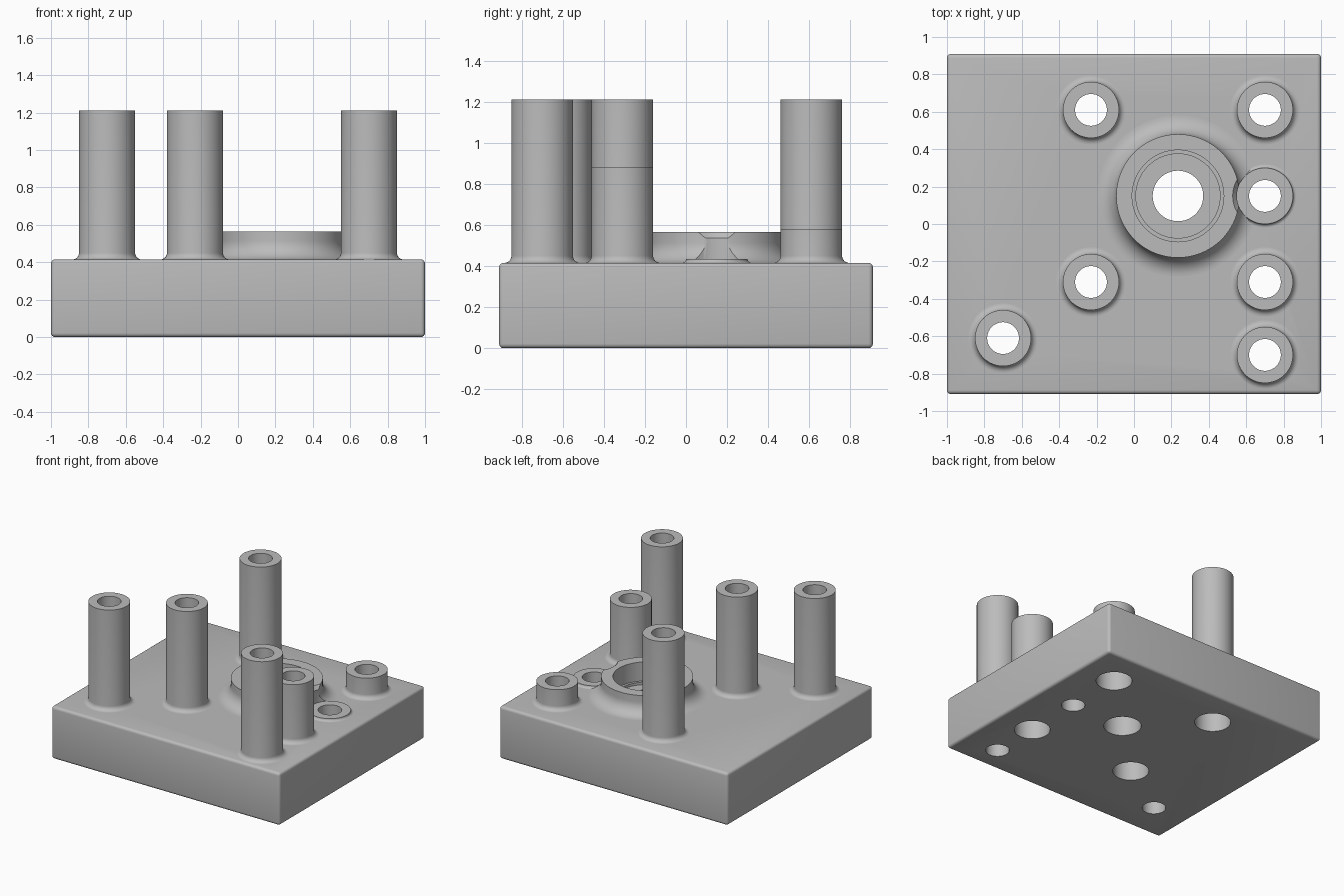
import bpy, bmesh, math
from mathutils import Matrix

cube = bpy.data.objects.get("Cube")
if cube:
    bpy.data.objects.remove(cube)

grey = bpy.data.materials.new("plain grey")
grey.use_nodes = True
grey.diffuse_color = (0.5, 0.5, 0.5, 1)
grey.node_tree.nodes["Principled BSDF"].inputs["Base Color"].default_value = (0.5, 0.5, 0.5, 1)

TOP = 0.415          # upper face of the plate
POST_R, BORE_R = 0.15, 0.085
BOSS = (0.235, 0.15)
LOW_POST = (0.70, 0.15)
# x, y, top height, counterbored from below
POSTS = {
    "rear_left_post": (0.70, 0.61, 0.58, True),
    "rear_right_post": (-0.23, 0.61, 1.21, True),
    "low_collar": (*LOW_POST, 0.435, False),
    "middle_left_post": (0.70, -0.31, 0.88, True),
    "middle_right_post": (-0.23, -0.31, 1.21, True),
    "front_left_post": (0.70, -0.70, 1.21, False),
    "front_right_post": (-0.70, -0.61, 1.21, False),
}


def make_object(name, bm):
    bmesh.ops.recalc_face_normals(bm, faces=bm.faces)
    mesh = bpy.data.meshes.new(name)
    bm.to_mesh(mesh)
    bm.free()
    mesh.materials.append(grey)
    ob = bpy.data.objects.new(name, mesh)
    bpy.context.collection.objects.link(ob)
    return ob


def lathe(name, profile, x, y, sides=64):
    """Spin a closed (radius, z) profile about a vertical axis at x, y."""
    bm = bmesh.new()
    rings = []
    for i in range(sides):
        a = 2 * math.pi * i / sides
        rings.append([bm.verts.new((x + r * math.cos(a), y + r * math.sin(a), z)) for r, z in profile])
    n = len(profile)
    for i in range(sides):
        p, q = rings[i], rings[(i + 1) % sides]
        for j in range(n):
            k = (j + 1) % n
            bm.faces.new((p[j], q[j], q[k], p[k]))
    return make_object(name, bm)


def rod(x, y, r, z0, z1, r_top=None, sides=64):
    """Solid cutter, optionally flared towards the top."""
    bm = bmesh.new()
    place = Matrix.Translation((x, y, (z0 + z1) / 2))
    bmesh.ops.create_cone(bm, cap_ends=True, segments=sides, radius1=r,
                          radius2=r_top or r, depth=z1 - z0, matrix=place)
    ob = make_object("cutter", bm)
    ob.hide_render = True
    return ob


def select(ob):
    bpy.ops.object.select_all(action='DESELECT')
    ob.select_set(True)
    bpy.context.view_layer.objects.active = ob


def cut(ob, cutter):
    select(ob)
    mod = ob.modifiers.new("cut", 'BOOLEAN')
    mod.operation, mod.solver, mod.object = 'DIFFERENCE', 'EXACT', cutter
    bpy.ops.object.modifier_apply(modifier=mod.name)
    bpy.data.objects.remove(cutter)


def fillet(r, size, steps=8):
    """Concave quarter round from the plate up to a wall of radius r."""
    pts = []
    for i in range(steps + 1):
        a = math.pi / 2 * i / steps
        pts.append((r + size * (1 - math.sin(a)), TOP + size * (1 - math.cos(a))))
    return pts


# Base plate with rounded edges
bm = bmesh.new()
bmesh.ops.create_cube(bm, size=1, matrix=Matrix.Translation((0, 0, TOP / 2)) @ Matrix.Diagonal((2, 1.82, TOP, 1)))
bmesh.ops.bevel(bm, geom=bm.edges[:], offset=0.022, segments=4, profile=0.5, affect='EDGES')
base = make_object("base_plate", bm)

# Posts, with their bores and counterbores through the plate
parts = [base]
for name, (x, y, height, counterbored) in POSTS.items():
    size = min(0.035, height - TOP - 0.001)
    profile = fillet(POST_R, size) + [(POST_R, height), (BORE_R, height), (BORE_R, TOP)]
    parts.append(lathe(name, profile, x, y))
    cut(base, rod(x, y, BORE_R, -0.1, 0.6))
    if counterbored:
        cut(base, rod(x, y, 0.13, -0.1, 0.28))

# Round boss with a stepped seat and a through hole
BOSS_TOP = 0.565
profile = fillet(0.33, 0.1, 12) + [(0.33, BOSS_TOP), (0.245, BOSS_TOP), (0.245, TOP)]
boss = lathe("bearing_boss", profile, *BOSS, sides=96)
cut(base, rod(*BOSS, 0.225, 0.395, 0.6, sides=96))
cut(base, rod(*BOSS, 0.135, -0.1, 0.6, sides=96))

# Clearance notch beside the low collar, flared at the rim
cut(boss, rod(*LOW_POST, POST_R, 0.38, 0.7))
cut(boss, rod(*LOW_POST, POST_R - 0.005, 0.53, 0.6, 0.2))
parts.append(boss)

# Smooth round walls, crisp rims
for ob in parts:
    select(ob)
    bpy.ops.object.shade_smooth_by_angle(angle=math.radians(35))
